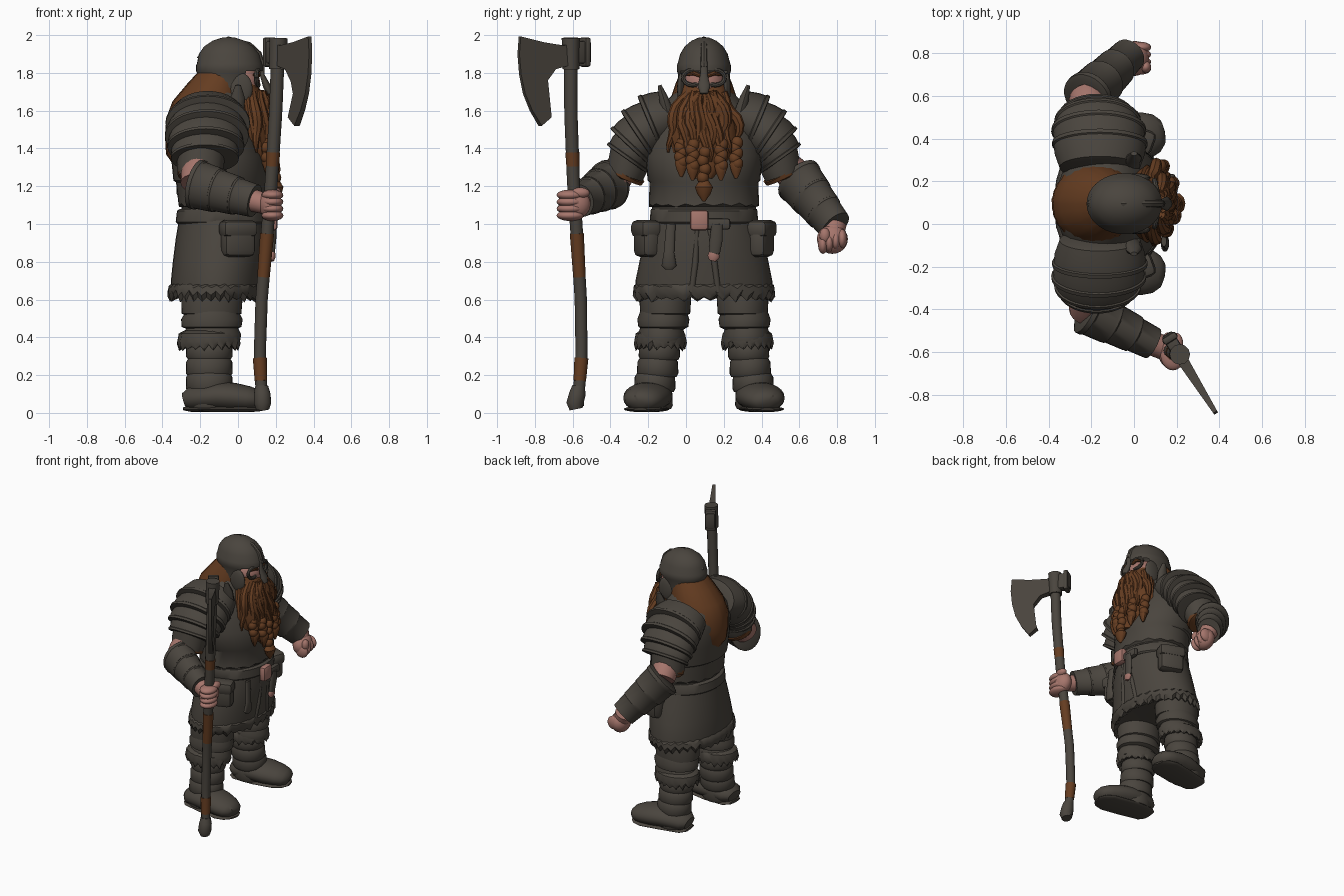
import bpy, bmesh, math, random
from mathutils import Vector as V, Matrix

rng = random.Random(4)
C = 0.095  # y of the body's middle; the figure faces +x


def material(name, rgb):
    m = bpy.data.materials.new(name)
    m.diffuse_color = (*rgb, 1)
    return m


DARK = material("dark_leather_iron", (0.068, 0.059, 0.048))
BROWN = material("red_brown_hair", (0.130, 0.046, 0.015))
SKIN = material("ruddy_skin", (0.38, 0.18, 0.15))


def finish(name, bm, mat):
    bmesh.ops.recalc_face_normals(bm, faces=bm.faces)
    me = bpy.data.meshes.new(name)
    bm.to_mesh(me)
    bm.free()
    me.materials.append(mat)
    ob = bpy.data.objects.new(name, me)
    bpy.context.collection.objects.link(ob)
    return ob


def skin_rings(name, rings, mat, keep=None):
    bm = bmesh.new()
    vs = [[bm.verts.new(p) for p in r] for r in rings]
    n = len(rings[0])
    for a, b in zip(vs, vs[1:]):
        for i in range(n):
            q = (a[i], a[(i + 1) % n], b[(i + 1) % n], b[i])
            if keep is None or keep(sum((v.co for v in q), V()) / 4):
                bm.faces.new(q)
    if keep is None:
        bm.faces.new(vs[0])
    bm.faces.new(vs[-1])
    return finish(name, bm, mat)


def loft(name, rows, mat, y=C, n=36, jag=0.0, keep=None):
    """Stack of horizontal ellipses (z, cx, rx, ry, [ragged drop]); jag roughens hair."""
    rings = []
    wob = [rng.uniform(0.2, 1) if i % 2 else rng.uniform(-1, -0.2) for i in range(n)]
    for z, cx, rx, ry, *drop in rows:
        d = drop[0] if drop else 0
        rings.append([V((cx + rx * (1 + w * jag) * math.cos(2 * math.pi * i / n),
                         y + ry * (1 + w * jag) * math.sin(2 * math.pi * i / n), z - w * d)) for i, w in enumerate(wob)])
    return skin_rings(name, rings, mat, keep)


def tube(name, pts, mat, wide=1.0, ref=(1, 0, 0), n=18):
    """Sweep (x, y, z, r) points; wide stretches the section along ref."""
    P = [V(p[:3]) for p in pts]
    rings = []
    for k, p in enumerate(P):
        t = (P[min(k + 1, len(P) - 1)] - P[max(k - 1, 0)]).normalized()
        u = V(ref)
        u = (u - t * u.dot(t)).normalized()
        v = t.cross(u)
        r = pts[k][3]
        rings.append([p + u * (r * wide * math.cos(2 * math.pi * i / n)) + v * (r * math.sin(2 * math.pi * i / n))
                      for i in range(n)])
    return skin_rings(name, rings, mat)


def ball(name, c, s, mat, rot=0.0):
    bm = bmesh.new()
    M = Matrix.Translation(c) @ Matrix.Rotation(rot, 4, 'Z') @ Matrix.Diagonal((*s, 1))
    bmesh.ops.create_uvsphere(bm, u_segments=20, v_segments=12, radius=1, matrix=M)
    return finish(name, bm, mat)


def box(name, c, s, mat, rot=0.0, bev=0.015):
    bm = bmesh.new()
    M = Matrix.Translation(c) @ Matrix.Rotation(rot, 4, 'Z') @ Matrix.Diagonal((*s, 1))
    bmesh.ops.create_cube(bm, size=1, matrix=M)
    bmesh.ops.bevel(bm, geom=bm.edges[:], offset=bev, segments=2, affect='EDGES', profile=0.5)
    return finish(name, bm, mat)


# torso with overlapping plate steps, belt and fur-hemmed coat skirt
loft("torso", [(0.98, -.08, .22, .27), (1.09, -.075, .225, .275), (1.10, -.075, .24, .292, .012), (1.22, -.085, .243, .288),
               (1.23, -.09, .252, .298), (1.36, -.105, .25, .31), (1.5, -.135, .23, .30), (1.6, -.145, .20, .25),
               (1.68, -.12, .15, .17), (1.74, -.08, .10, .11)], DARK)
loft("belt", [(1.0, -.08, .24, .28), (1.01, -.08, .25, .287), (1.07, -.078, .245, .283), (1.08, -.078, .23, .28)], DARK)
loft("coat_skirt", [(1.04, -.08, .23, .28), (.92, -.085, .245, .315), (.80, -.10, .245, .342), (.70, -.11, .245, .362),
                    (.64, -.115, .24, .362)], DARK)
loft("skirt_fur_hem", [(.685, -.112, .238, .35), (.67, -.114, .253, .372, .012), (.635, -.118, .256, .376, .02),
                       (.605, -.12, .24, .355, .022), (.62, -.12, .2, .31)], DARK, n=64, jag=.01)
tube("coat_flap_edge", [(.15, .06, 1.0, .012), (.14, .05, .8, .016), (.115, .03, .64, .016)], DARK)
tube("coat_flap_edge", [(.15, .12, 1.0, .012), (.14, .15, .8, .016), (.115, .17, .64, .016)], DARK)

# buckle and hanging belt straps
box("belt_buckle", (.185, .07, 1.02), (.05, .10, .11), SKIN, bev=.02)
box("belt_loop", (.175, .17, 1.0), (.04, .13, .06), DARK)
tube("belt_strap", [(.19, .165, 1.0, .03), (.185, .16, .92, .035), (.18, .15, .845, .03)], DARK, wide=.5)
tube("strap_tip", [(.18, .15, .845, .03), (.18, .145, .825, .032), (.18, .14, .805, .018)], SKIN, wide=.6)
tube("side_strap", [(.14, -.08, 1.0, .025), (.15, -.09, .85, .028), (.145, -.09, .78, .04), (.145, -.09, .76, .02)],
     DARK, wide=.5)

# helmet, face and guards
loft("helmet", [(1.72, -.06, .15, .133), (1.80, -.045, .172, .139), (1.81, -.045, .177, .143), (1.84, -.045, .177, .143),
                (1.85, -.045, .172, .139), (1.90, -.047, .16, .126), (1.94, -.05, .13, .102), (1.97, -.05, .085, .066),
                (1.988, -.05, .03, .025)], DARK, keep=lambda c: c.z > 1.805 or c.x < .03)
tube("helmet_crest", [(.13, C, 1.83, .018), (.108, C, 1.90, .018), (.06, C, 1.945, .018), (-.05, C, 1.975, .018),
                      (-.14, C, 1.94, .018), (-.205, C, 1.87, .018)], DARK, wide=1.0, ref=(0, 1, 0), n=8)
ball("face", (0, C, 1.745), (.118, .11, .10), SKIN)
tube("nose_guard", [(.13, C, 1.86, .018), (.128, C, 1.79, .02), (.152, C, 1.73, .034), (.168, C, 1.69, .02)], DARK, wide=.6)
for s in (-1, 1):
    ring = [(.108 - .012 * abs(math.cos(a)), C + s * (.06 + .05 * math.cos(a)), 1.775 + .04 * math.sin(a), .012)
            for a in [i * math.pi / 8 for i in range(17)]]
    tube("eye_guard", ring, DARK, n=8)
    tube("eyebrow", [(.11, C + s * .02, 1.785, .010), (.108, C + s * .055, 1.80, .013), (.085, C + s * .095, 1.79, .008)],
         BROWN, n=8)
    ball("cheek_guard", (.015, C + s * .122, 1.715), (.062, .02, .085), DARK)

# hair down the back
loft("back_hair", [(1.80, -.09, .125, .125), (1.74, -.12, .150, .15), (1.65, -.16, .185, .18), (1.56, -.185, .194, .195),
                   (1.46, -.20, .185, .185), (1.37, -.205, .175, .145), (1.31, -.2, .14, .08)], BROWN, n=60, jag=.014)

# beard: core mass, wavy locks, braids with beads, moustache
loft("beard", [(1.74, .03, .07, .11), (1.66, .045, .10, .135), (1.56, .06, .11, .17), (1.46, .075, .11, .18),
               (1.38, .085, .105, .16), (1.30, .10, .09, .11), (1.24, .13, .06, .05)], BROWN, n=48, jag=.03)
for k in range(15):
    f = k / 7 - 1
    ph, end = rng.uniform(0, 6), 1.28 + .10 * abs(f) + rng.uniform(-.03, .04)
    lock = []
    for j in range(9):
        t = j / 8
        spread = .09 + .085 * min(1, t * 2)
        g = f if k % 2 == 0 else -f * .7
        lock.append((.05 + (.09 + .05 * t) * math.sqrt(max(.05, 1 - (g * .92) ** 2)) + .008 * math.cos(ph + 8 * t),
                     C + spread * g + .016 * math.sin(ph + 9 * t), 1.70 - (1.70 - end) * t,
                     .03 * math.sin(math.pi * (.2 + .74 * t))))
    tube("beard_lock", lock, BROWN, n=8)
for off, top, low, x in [(0, 1.38, 1.20, .185), (-.12, 1.43, 1.33, .14), (.17, 1.43, 1.32, .12),
                         (-.06, 1.42, 1.31, .175), (.09, 1.42, 1.31, .165)]:
    n = 5
    for j in range(n):
        ball("braid_knot", (x + .004 * j, C + off + .006 * (-1) ** j, top + (low - top) * j / (n - 1)),
             (.032, .032, .034), BROWN)
    w = .05 if off == 0 else .036
    tube("braid_tip", [(x + .015, C + off, low + .03, .024), (x + .018, C + off, low - .005, w),
                       (x + .018, C + off, low - .04, w * .75), (x + .018, C + off, low - .08, .008)], BROWN, wide=.75, n=10)
for s in (-1, 1):
    tube("moustache", [(.125, C + s * .01, 1.69, .022), (.14, C + s * .05, 1.66, .03), (.135, C + s * .085, 1.58, .026),
                       (.145, C + s * .09, 1.5, .01)], BROWN, n=10)

# shoulders, pouches, legs and boots, mirrored about the body's middle
for s in (-1, 1):
    def Y(off):
        return C + s * off
    layers = [((.17, 1.58, .135), (.29, 1.53, .156)), ((.24, 1.54, .135), (.352, 1.465, .155)),
              ((.31, 1.49, .13), (.39, 1.405, .142)), ((.35, 1.43, .12), (.41, 1.345, .125))]
    for k, (a, b) in enumerate(layers):
        def mix(t, r):
            return (-.16 - .005 * k, Y(a[0] + (b[0] - a[0]) * t), a[1] + (b[1] - a[1]) * t, r)
        tube("shoulder_plate", [mix(-.12, a[2] - .04), mix(0, a[2]), mix(.5, (a[2] + b[2]) / 2 + .005), mix(.82, b[2] - .002),
                                mix(.86, b[2] + .004), mix(1, b[2] + .003), mix(1.02, b[2] - .02)],
             DARK, wide=1.4, n=32)
    tube("neck_flange", [(-.02, Y(.19), 1.58, .035), (.0, Y(.215), 1.67, .025), (.0, Y(.235), 1.735, .01)],
         DARK, wide=1.5, n=10)
    tube("sleeve", [(-.19, Y(.38), 1.42, .11), (-.2, Y(.405), 1.30, .108), (-.2, Y(.42), 1.255, .10)], DARK, wide=1.15)
    tube("sleeve_trim", [(-.2, Y(.405), 1.275, .104), (-.205, Y(.42), 1.25, .101), (-.205, Y(.425), 1.235, .08)],
         BROWN, wide=1.15)
    box("belt_pouch", (.0, Y(.305), .915), (.18, .10, .18), DARK, rot=-s * .35, bev=.035)
    box("pouch_flap", (.0, Y(.308), .975), (.195, .115, .09), DARK, rot=-s * .35, bev=.03)
    # trousers and fur, legs splayed outwards
    for z0, z1, off, rx, ry in [(.72, .51, .205, .163, .138), (.55, .44, .215, .163, .138), (.47, .36, .225, .155, .125)]:
        loft("trouser_leg", [(z0, -.135, rx - .03, ry - .02), ((z0 + z1) / 2, -.138, rx, ry), (z1 + .015, -.14, rx - .005, ry - .006),
                             (z1, -.14, rx - .04, ry - .035)], DARK, y=Y(off))
    loft("boot_fur_cuff", [(.435, -.155, .13, .11), (.42, -.155, .157, .13), (.375, -.155, .167, .14, .01),
                           (.345, -.155, .155, .13, .02), (.36, -.155, .12, .10)], DARK, y=Y(.23), n=40, jag=.025)
    for z0, z1, off in [(.37, .28, .236), (.29, .19, .245), (.21, .11, .26), (.13, .02, .275)]:
        loft("boot_shaft", [(z0, -.152, .11, .095), (z0 - .02, -.152, .122, .107), (z1 + .02, -.152, .124, .11),
                            (z1, -.152, .11, .10)], DARK, y=Y(off), n=28)
    tube("boot_foot", [(-.285, Y(.27), .065, .04), (-.25, Y(.273), .075, .064), (-.1, Y(.29), .088, .078),
                       (-.02, Y(.305), .082, .077), (.06, Y(.32), .072, .068), (.105, Y(.33), .064, .056),
                       (.13, Y(.335), .056, .038), (.138, Y(.337), .052, .015)],
         DARK, wide=1.6, ref=(0, 1, 0), n=24)
    tube("boot_sole", [(-.287, Y(.27), .022, .009), (-.25, Y(.273), .020, .014), (-.1, Y(.29), .020, .0165),
                       (.05, Y(.318), .020, .0165), (.11, Y(.33), .020, .0125), (.138, Y(.337), .020, .006)],
         DARK, wide=6.6, ref=(0, 1, 0), n=20)

# forearms: bare elbow, three lapped bracer plates, fist
for side, el, wr, hand, ra, rb in [("right", V((-.22, -.405, 1.21)), V((.08, -.555, 1.125)), V((.15, -.585, 1.105)), .112, .085),
                                   ("left", V((-.22, .595, 1.235)), V((-.03, .785, .995)), V((.005, .775, .92)), .115, .09)]:
    sh = V((-.2, C + (.41 if side == "left" else -.41), 1.33))
    tube(side + "_elbow", [(*sh, .08), (*(sh * .4 + el * .6), .092), (*el, .085)], SKIN)
    for k in range(3):
        a, b = el.lerp(wr, k / 3 - .04), el.lerp(wr, k / 3 + .36)
        r = ra + (rb - ra) * k / 2
        tube(side + "_bracer", [(*a, r - .02), (*a.lerp(b, .08), r + .004), (*a.lerp(b, .25), r + .004),
                                (*a.lerp(b, .3), r - .002), (*b, r - .008)], DARK, wide=1.15, ref=(0, 0, 1), n=24)
    tube(side + "_wrist", [(*wr, rb - .025), (*hand, .055)], SKIN, ref=(0, 0, 1))
    if side == "right":
        ball("right_palm", hand + V((.02, -.005, 0)), (.06, .085, .08), SKIN)
        for j in range(4):
            ball("right_finger", (.182, -.613, 1.045 + .036 * j), (.058, .072, .029), SKIN)
        ball("right_thumb", (.2, -.56, 1.165), (.03, .05, .028), SKIN)
    else:
        ball("left_palm", hand, (.066, .082, .078), SKIN)
        for j in range(4):
            ball("left_finger", hand + V((.025, -.05 + .034 * j, -.028 + .010 * j)), (.05, .026, .05), SKIN)
        ball("left_thumb", hand + V((.05, -.04, .02)), (.025, .028, .04), SKIN)

# axe shaft with grip wraps
PATH = [(0, .13, -.575), (.3, .115, -.553), (.6, .125, -.557), (.9, .15, -.575), (1.2, .175, -.595), (1.6, .2, -.61),
        (2.0, .215, -.61)]


def shaft(z, r):
    for a, b in zip(PATH, PATH[1:]):
        if z <= b[0]:
            t = (z - a[0]) / (b[0] - a[0])
            return (a[1] + (b[1] - a[1]) * t, a[2] + (b[2] - a[2]) * t, z, r)


def shaft_part(name, lo, hi, r0, r1, mat, n=8):
    tube(name, [shaft(lo + (hi - lo) * i / n, r0 + (r1 - r0) * i / n) for i in range(n + 1)], mat, n=12)


shaft_part("axe_shaft", .04, 1.96, .031, .036, DARK, 24)
tube("shaft_butt", [(.13, -.582, .02, .035), (.13, -.588, .05, .046), (.128, -.575, .10, .044), (.125, -.568, .14, .035)], DARK)
for lo, hi in [(.17, .29), (.72, .95), (1.27, 1.38)]:
    shaft_part("grip_wrap", lo, hi, .033, .037, BROWN)
shaft_part("axe_socket", 1.82, 1.985, .045, .048, DARK)
ANG = math.atan2(-.846, .533)
box("axe_poll", (.185, -.565, 1.91), (.12, .06, .12), DARK, rot=ANG, bev=.012)
box("axe_poll_cap", (.168, -.535, 1.91), (.035, .075, .155), DARK, rot=ANG, bev=.012)

# bearded axe blade: profile in y-z, thinning to the edge
PROFILE = [(-.61, 1.955), (-.66, 1.945), (-.76, 1.962), (-.88, 1.993), (-.887, 1.90), (-.878, 1.79), (-.857, 1.69),
           (-.82, 1.60), (-.772, 1.52), (-.722, 1.565), (-.752, 1.625), (-.762, 1.69), (-.745, 1.755), (-.70, 1.82),
           (-.61, 1.845)]
bm = bmesh.new()
sides = []
for sg in (-1, 1):
    row = []
    for y, z in PROFILE:
        u = (-.61 - y) / .846
        th = sg * max(.007, .028 - .055 * u)
        row.append(bm.verts.new((.21 + .533 * u + th * .846, y + th * .533, z)))
    sides.append(row)
    bm.faces.new(row)
for i in range(len(PROFILE)):
    j = (i + 1) % len(PROFILE)
    bm.faces.new((sides[0][i], sides[0][j], sides[1][j], sides[1][i]))
bmesh.ops.triangulate(bm, faces=[f for f in bm.faces if len(f.verts) > 4])
finish("axe_blade", bm, DARK)

# smooth shading with kept edges
for ob in bpy.data.objects:
    ob.select_set(True)
    bpy.context.view_layer.objects.active = ob
bpy.ops.object.shade_smooth_by_angle(angle=math.radians(40))
